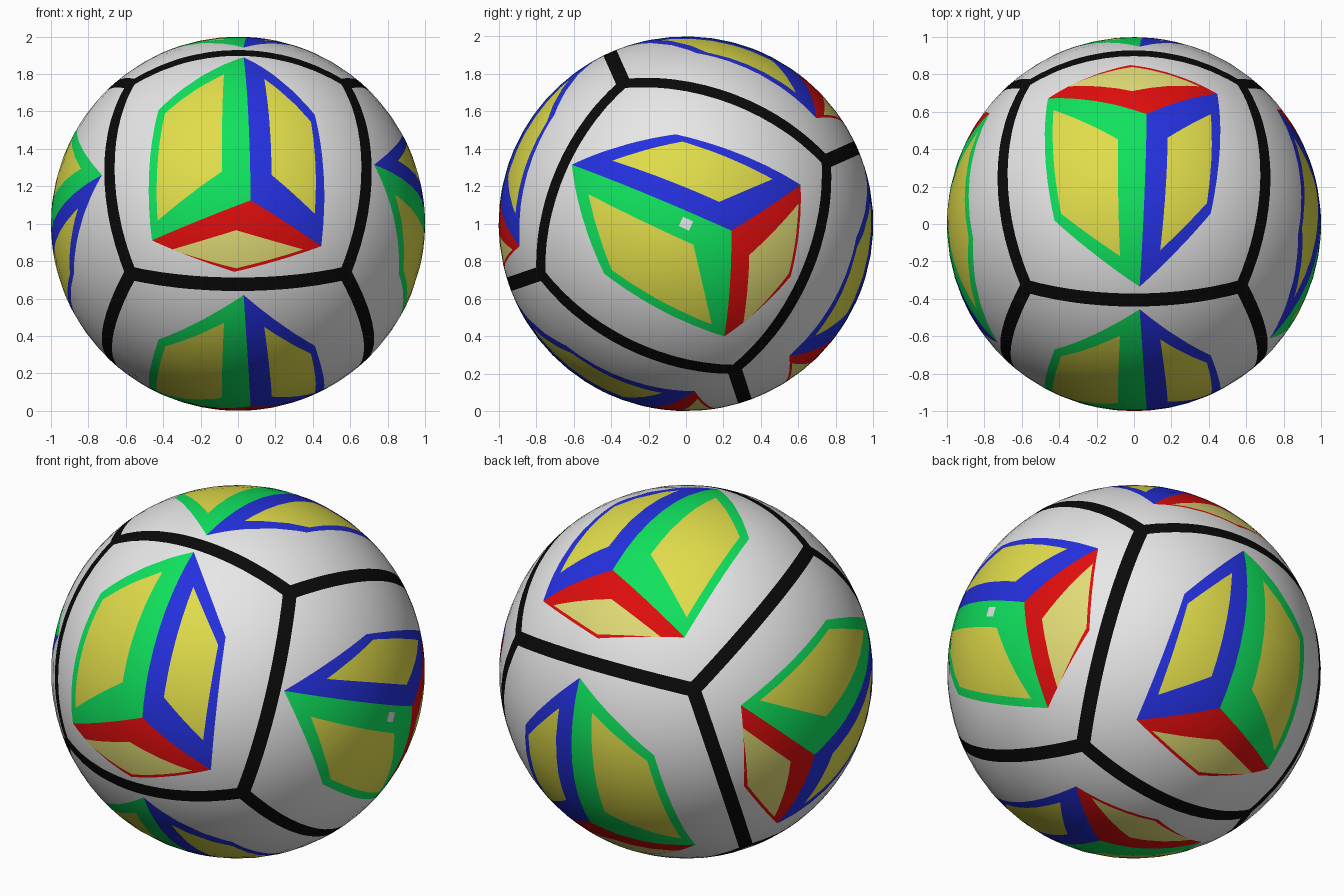
import bpy, bmesh, math
from mathutils import Vector

if "Cube" in bpy.data.objects:
    bpy.data.objects.remove(bpy.data.objects["Cube"])

# ---- flat colours
COLOURS = [("white", (.80, .80, .80)), ("black", (.003, .003, .003)),
           ("green", (.005, .76, .11)), ("blue", (.018, .03, .74)),
           ("red", (.74, .004, .004)), ("yellow", (.75, .72, .07)),
           ("pale_yellow", (.75, .71, .18))]
WHITE, BLACK, GREEN, BLUE, RED, YELLOW, PALE = range(7)

# ---- drawn cube: points on the panel (right, up), seen from outside
T, C, R = (.03, .63), (.068, -.285), (-.02, -.625)
GA, GB = (-.425, .285), (-.46, -.438)
BA, BB = (.41, .25), (.445, -.468)
SHAPES = [  # earlier entries lie on top
    (YELLOW, [(-.075, .49), (-.085, -.13), (-.43, -.35), (-.39, .255)]),
    (YELLOW, [(.14, .46), (.18, -.145), (.41, -.32), (.39, .20)]),
    (PALE, [(-.355, -.50), (-.01, -.435), (.35, -.50), (-.01, -.61)]),
    (GREEN, [T, GA, GB, C]), (BLUE, [T, C, BB, BA]), (RED, [GB, R, BB, C])]
SPOT = (WHITE, [(-.027, -.03), (.027, -.03), (.027, .03), (-.027, .03)])

GRID = 14          # quads along each panel
BAND = .038        # half width of the black seams


def ring(deg, x=0.0):
    """Unit direction at an angle around the x axis."""
    a, r = math.radians(deg), math.sqrt(1 - x * x)
    return Vector((x, r * math.cos(a), r * math.sin(a)))


# ---- six panels: corners, outward normal, up and right directions
X = .573
ANGLES = [24, 114, 198.9, 288.4]
panels = []
for i, (mid, s) in enumerate([(70.5, 1), (156.2, -1), (241.5, -1), (-20.5, 1)]):
    a, b = ANGLES[i], ANGLES[(i + 1) % 4]
    corners = [ring(a, X), ring(b, X), ring(b, -X), ring(a, -X)]
    panels.append((corners, ring(mid), ring(mid + 90) * s, Vector((1, 0, 0)), False))
for sx in (1, -1):
    corners = [ring(a, sx * X) for a in ANGLES][::sx]
    n, up = Vector((sx, 0, 0)), ring(155.2)
    panels.append((corners, n, up, up.cross(n), True))

# ---- base sphere made of six bulged grids
bm = bmesh.new()
ts = [(1 + math.tan((2 * i / GRID - 1) * math.pi / 4)) / 2 for i in range(GRID + 1)]
for k, (c, n, up, right, side) in enumerate(panels):
    rows = [[bm.verts.new(c[0].lerp(c[1], u).lerp(c[3].lerp(c[2], u), v).normalized())
             for u in ts] for v in ts]
    for j in range(GRID):
        for i in range(GRID):
            f = bm.faces.new((rows[j][i], rows[j][i + 1], rows[j + 1][i + 1], rows[j + 1][i]))
            f.material_index = k
bmesh.ops.remove_doubles(bm, verts=bm.verts[:], dist=1e-4)
bmesh.ops.recalc_face_normals(bm, faces=bm.faces[:])


def cell(k):
    return [f for f in bm.faces if f.material_index == k]


def cut(k, normal, dist=0.0):
    faces = cell(k)
    geom = list({v for f in faces for v in f.verts}) + \
        list({e for f in faces for e in f.edges}) + faces
    bmesh.ops.bisect_plane(bm, geom=geom, dist=1e-5, plane_co=normal * dist, plane_no=normal)


# ---- cut each panel along the seams and the drawn shapes, then sort the faces
colour = {}
rules = []
for k, (c, n, up, right, side) in enumerate(panels):
    def place(p):
        x, u = p
        if side and u > -.49:       # side drawings sit a little nearer the tip
            u += .06 * max(0, 1 - abs(x) / .4)
        return right * x + up * u + n * math.sqrt(1 - x * x - u * u)

    seams = []
    for i in range(4):
        m = c[i].cross(c[(i + 1) % 4]).normalized()
        seams.append(m if m.dot(n) > 0 else -m)
    shapes = []
    spot = [(SPOT[0], [right * x + up * u + n for x, u in SPOT[1]])] if k == 4 else []
    for col, pts in spot + [(col, [place(p) for p in pts]) for col, pts in SHAPES]:
        mid = sum(pts, Vector())
        planes = []
        for i in range(4):
            m = pts[i].cross(pts[(i + 1) % 4]).normalized()
            planes.append(m if m.dot(mid) > 0 else -m)
        shapes.append((col, planes))
    for m in seams:
        cut(k, m, BAND)
    done = []
    for col, planes in shapes:
        for m in planes:
            if all(abs(m.dot(d)) < 1 - 1e-8 for d in done):
                cut(k, m)
                done.append(m)
    rules.append((seams, shapes))


def pick(p, seams, shapes):
    if any(m.dot(p) < BAND for m in seams):
        return BLACK
    for col, planes in shapes:
        if all(m.dot(p) > 0 for m in planes):
            return col
    return WHITE


for f in bm.faces:
    f.material_index = pick(f.calc_center_median(), *rules[f.material_index])
    f.smooth = True
for v in bm.verts:
    v.co.normalize()

# ---- ball object
mesh = bpy.data.meshes.new("ball")
bm.to_mesh(mesh)
bm.free()
for name, rgb in COLOURS:
    mat = bpy.data.materials.new(name)
    mat.diffuse_color = (*rgb, 1)
    mat.use_nodes = True
    mat.node_tree.nodes["Principled BSDF"].inputs["Base Color"].default_value = mat.diffuse_color
    mesh.materials.append(mat)
mesh.normals_split_custom_set_from_vertices([v.co.normalized() for v in mesh.vertices])
ball = bpy.data.objects.new("ball", mesh)
ball.location.z = 1
bpy.context.collection.objects.link(ball)
